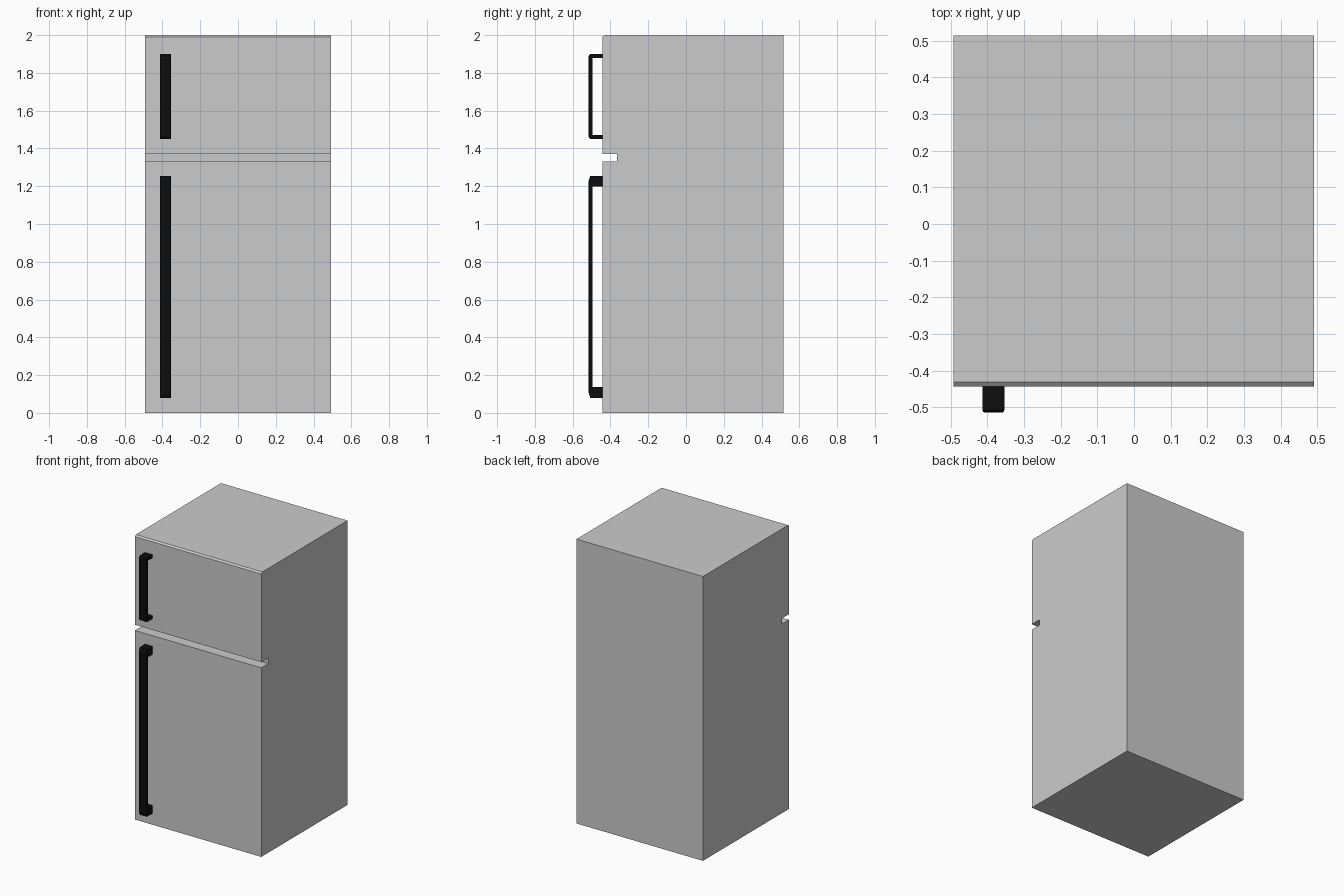
import bpy, bmesh

if "Cube" in bpy.data.objects:
    bpy.data.objects.remove(bpy.data.objects["Cube"])

black = bpy.data.materials.new("handle_black")
black.diffuse_color = (0.004, 0.004, 0.004, 1)
black.use_nodes = True
black.node_tree.nodes["Principled BSDF"].inputs["Base Color"].default_value = black.diffuse_color


def extrude_profile(name, profile, x0, x1):
    """Extrude a closed (y, z) outline along x."""
    bm = bmesh.new()
    face = bm.faces.new([bm.verts.new((x0, y, z)) for y, z in profile])
    geom = bmesh.ops.extrude_face_region(bm, geom=[face])["geom"]
    verts = [g for g in geom if isinstance(g, bmesh.types.BMVert)]
    bmesh.ops.translate(bm, verts=verts, vec=(x1 - x0, 0, 0))
    bmesh.ops.recalc_face_normals(bm, faces=bm.faces)
    mesh = bpy.data.meshes.new(name)
    bm.to_mesh(mesh)
    bm.free()
    obj = bpy.data.objects.new(name, mesh)
    bpy.context.collection.objects.link(obj)
    return obj


# Cabinet with the gap between the two doors and a chamfered top front edge
front, back, groove = -0.443, 0.515, -0.365
extrude_profile("cabinet", [
    (front, 0), (back, 0), (back, 2), (front + 0.012, 2), (front, 1.99),
    (front, 1.37), (groove, 1.37), (groove, 1.33), (front, 1.33)],
    -0.4925, 0.4915)


# Bracket handles; the long one is the short one stretched in z
def handle(name, z0, z1):
    h = z1 - z0
    t, c = 0.048 * h, 0.022 * h
    y0, yi = -0.515, -0.495
    obj = extrude_profile(name, [
        (front, z0), (y0 + 0.008, z0), (y0, z0 + c), (y0, z1 - c),
        (y0 + 0.008, z1), (front, z1), (front, z1 - t), (yi, z1 - t),
        (yi, z0 + t), (front, z0 + t)], -0.414, -0.354)
    bm = bmesh.new()
    bm.from_mesh(obj.data)
    # Soften the long side edges of the outer face
    edges = [e for e in bm.edges
             if all(v.co.y < y0 + 0.009 for v in e.verts)
             and abs(e.verts[0].co.x - e.verts[1].co.x) < 1e-4]
    bmesh.ops.bevel(bm, geom=edges, offset=0.007, segments=2,
                    profile=0.5, affect='EDGES')
    bm.to_mesh(obj.data)
    bm.free()
    obj.data.materials.append(black)


handle("freezer_handle", 1.45, 1.90)
handle("fridge_handle", 0.08, 1.255)
